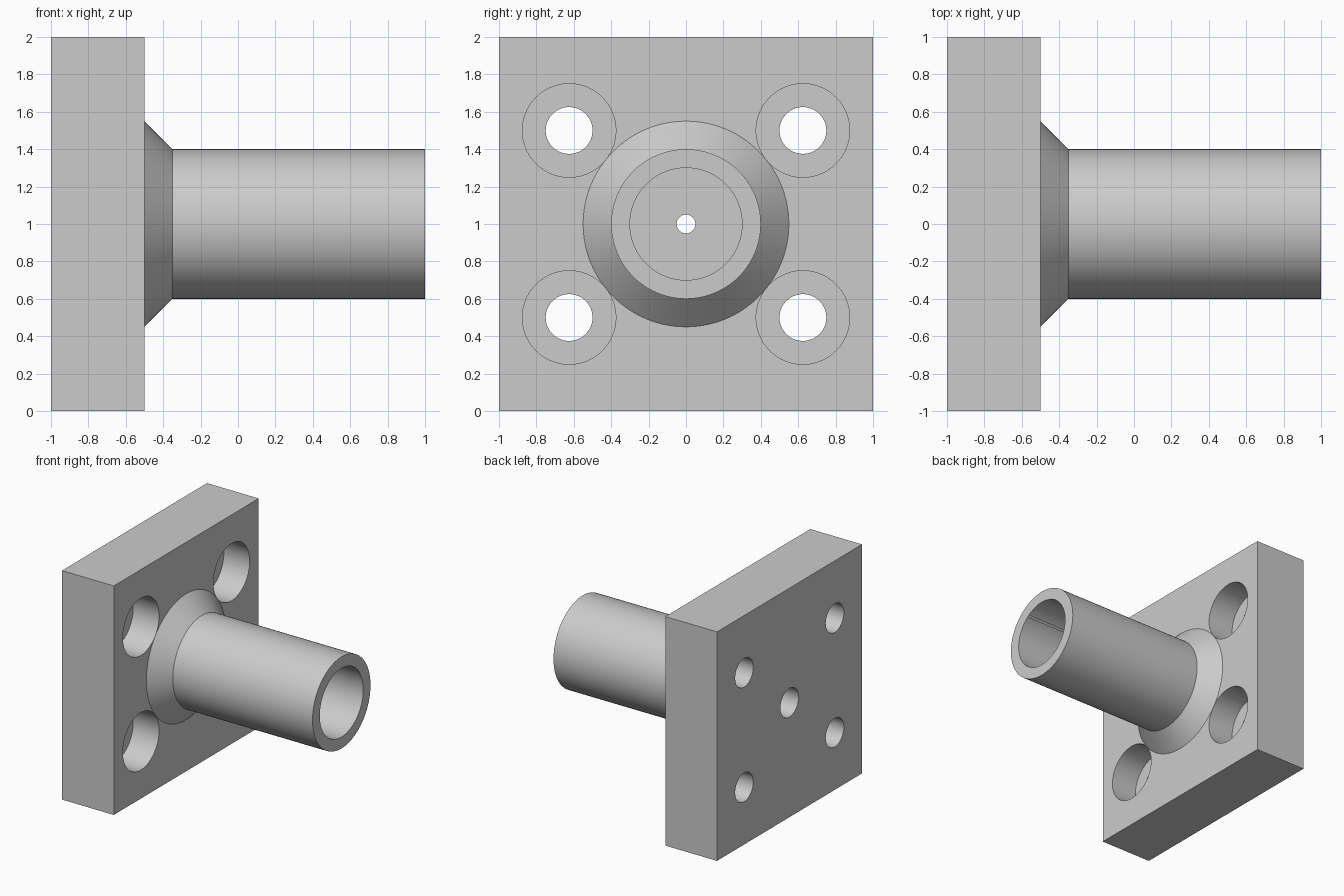
import bpy
import bmesh
import math
from mathutils import Vector

old = bpy.data.objects.get("Cube")
if old:
    bpy.data.objects.remove(old, do_unlink=True)

# Single plain metal colour
metal = bpy.data.materials.new("light_grey_metal")
metal.use_nodes = True
colour = (0.6, 0.6, 0.6, 1)
metal.diffuse_color = colour
metal.node_tree.nodes["Principled BSDF"].inputs["Base Color"].default_value = colour


def add_object(name, bm):
    bmesh.ops.recalc_face_normals(bm, faces=bm.faces)
    mesh = bpy.data.meshes.new(name)
    bm.to_mesh(mesh)
    bm.free()
    mesh.materials.append(metal)
    obj = bpy.data.objects.new(name, mesh)
    bpy.context.collection.objects.link(obj)
    return obj


def turned(name, profile, y=0, z=1, steps=96):
    """Solid of revolution about a line along x; profile holds (x, radius)."""
    bm = bmesh.new()
    verts = [bm.verts.new((px, y, z + r)) for px, r in profile]
    edges = [bm.edges.new(pair) for pair in zip(verts, verts[1:])]
    bmesh.ops.spin(bm, geom=verts + edges, cent=(0, y, z), axis=(1, 0, 0),
                   angle=math.tau, steps=steps)
    bmesh.ops.remove_doubles(bm, verts=bm.verts, dist=1e-4)
    return add_object(name, bm)


def combine(target, tool, operation):
    """Apply a boolean and discard the tool object."""
    mod = target.modifiers.new(operation.lower(), 'BOOLEAN')
    mod.operation = operation
    mod.solver = 'EXACT'
    mod.object = tool
    bpy.context.view_layer.objects.active = target
    bpy.ops.object.modifier_apply(modifier=mod.name)
    bpy.data.objects.remove(tool, do_unlink=True)


# Square flange plate
bm = bmesh.new()
bmesh.ops.create_cube(bm, size=1)
bmesh.ops.scale(bm, vec=Vector((0.5, 2, 2)), verts=bm.verts)
bmesh.ops.translate(bm, vec=Vector((-0.75, 0, 1)), verts=bm.verts)
body = add_object("flanged_tube", bm)

# Tube with a conical weld collar, rooted in the plate
tube = turned("tube", [(-0.6, 0), (-0.6, 0.55), (-0.5, 0.55),
                       (-0.35, 0.4), (1, 0.4), (1, 0)])
combine(body, tube, 'UNION')

# Stepped bore: rear socket, narrow orifice, wide tube bore
bore = turned("bore_cutter", [(-1.1, 0), (-1.1, 0.125), (-0.75, 0.125), (-0.75, 0.05),
                              (-0.5, 0.05), (-0.5, 0.3), (1.1, 0.3), (1.1, 0)])
combine(body, bore, 'DIFFERENCE')

# Four counterbored bolt holes
for y in (-0.625, 0.625):
    for z in (0.5, 1.5):
        bolt = turned("bolt_hole_cutter", [(-1.1, 0), (-1.1, 0.125), (-0.75, 0.125),
                                           (-0.75, 0.25), (-0.4, 0.25), (-0.4, 0)], y, z)
        combine(body, bolt, 'DIFFERENCE')

# Smooth round walls, keep machined edges crisp
bpy.ops.object.select_all(action='DESELECT')
body.select_set(True)
bpy.context.view_layer.objects.active = body
bpy.ops.object.shade_smooth_by_angle(angle=math.radians(30))
